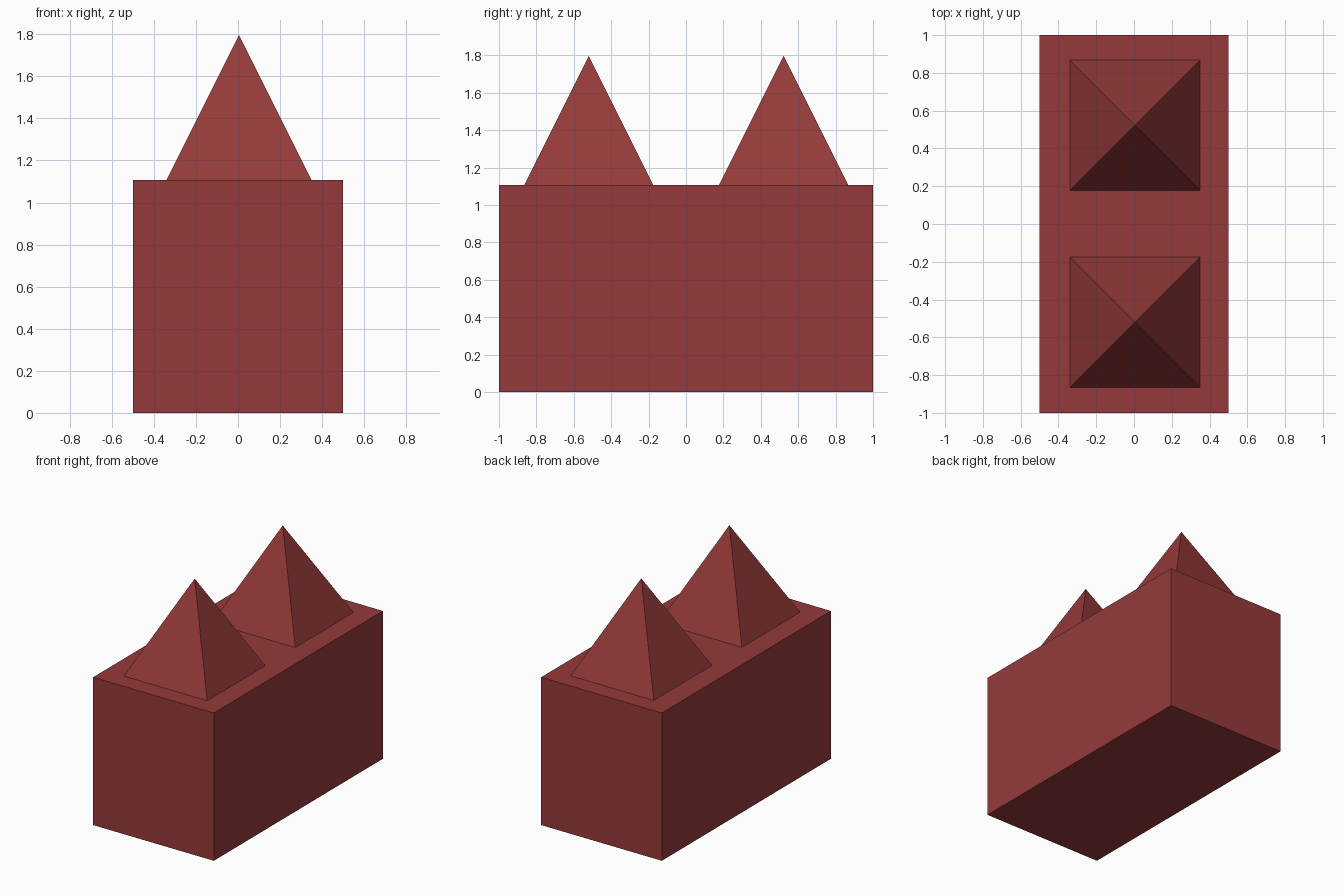
import bpy, math

if "Cube" in bpy.data.objects:
    bpy.data.objects.remove(bpy.data.objects["Cube"])

red = bpy.data.materials.new("dark_red")
red.diffuse_color = (0.3, 0.042, 0.042, 1)
red.use_nodes = True
red.node_tree.nodes["Principled BSDF"].inputs["Base Color"].default_value = red.diffuse_color

BODY_TOP = 1.107
SPIKE_WIDTH = 0.69
SPIKE_HEIGHT = 0.69


def finish(name):
    obj = bpy.context.object
    obj.name = name
    obj.data.materials.append(red)
    return obj


# Rectangular body
bpy.ops.mesh.primitive_cube_add(size=1, location=(0, 0, BODY_TOP / 2))
body = finish("body")
body.scale = (1, 2, BODY_TOP)
bpy.ops.object.transform_apply(location=False, rotation=False, scale=True)

# Two square pyramids standing on the body
for name, y in (("front_pyramid", -0.52), ("back_pyramid", 0.522)):
    bpy.ops.mesh.primitive_cone_add(
        vertices=4, radius1=SPIKE_WIDTH / math.sqrt(2), radius2=0,
        depth=SPIKE_HEIGHT, location=(0.005, y, BODY_TOP + SPIKE_HEIGHT / 2),
        rotation=(0, 0, math.radians(45)))
    finish(name)
    bpy.ops.object.transform_apply(location=False, rotation=True, scale=False)
